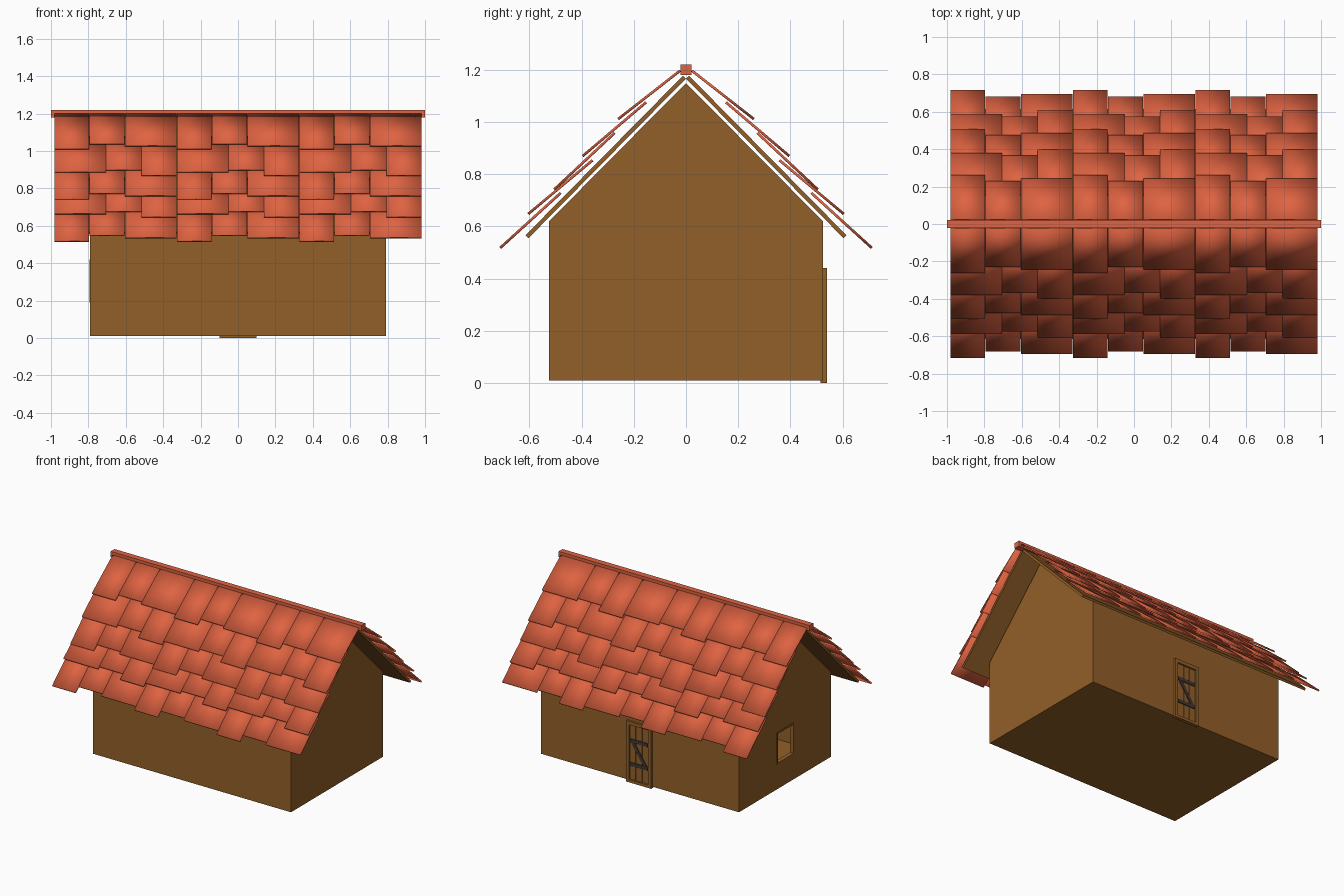
import bpy, bmesh
from mathutils import Vector

if "Cube" in bpy.data.objects:
    bpy.data.objects.remove(bpy.data.objects["Cube"])


def material(name, rgb):
    m = bpy.data.materials.new(name)
    m.diffuse_color = (*rgb, 1)
    m.use_nodes = True
    m.node_tree.nodes["Principled BSDF"].inputs["Base Color"].default_value = m.diffuse_color
    return m


BROWN = material("brown_wood", (0.29, 0.115, 0.022))
RED = material("red_clay", (0.74, 0.125, 0.054))
DARK = material("dark_iron", (0.05, 0.04, 0.035))


def add_prism(bm, profile, x0, x1):
    """Extrude a (y, z) outline from x0 to x1."""
    a = [bm.verts.new((x0, y, z)) for y, z in profile]
    b = [bm.verts.new((x1, y, z)) for y, z in profile]
    bm.faces.new(a)
    bm.faces.new(b[::-1])
    n = len(a)
    for i in range(n):
        j = (i + 1) % n
        bm.faces.new((a[i], b[i], b[j], a[j]))


def make(name, parts, mat, smooth=False):
    bm = bmesh.new()
    for profile, x0, x1 in parts:
        add_prism(bm, profile, x0, x1)
    bmesh.ops.recalc_face_normals(bm, faces=bm.faces)
    for f in bm.faces:
        f.smooth = smooth
    me = bpy.data.meshes.new(name)
    bm.to_mesh(me)
    bm.free()
    me.materials.append(mat)
    ob = bpy.data.objects.new(name, me)
    bpy.context.collection.objects.link(ob)
    return ob


def box(x0, x1, y0, y1, z0, z1):
    return [(y0, z0), (y1, z0), (y1, z1), (y0, z1)], x0, x1


def strip(p, q, t):
    """Outline of a thin board from p to q, thickened towards the outside."""
    p, q = Vector(p), Vector(q)
    d = (q - p).normalized()
    n = Vector((-d.y, d.x)) * t
    return [p, q, q + n, p + n]


def mirror_y(profile):
    return [(-y, z) for y, z in profile]


# Hollow house body with a window opening in the left wall
body = make("house_body", [box(-0.79, 0.79, -0.525, 0.525, 0.01, 0.62)], BROWN)
cutters = [make("room_cutter", [box(-0.765, 0.765, -0.5, 0.5, 0.035, 0.6)], BROWN),
           make("window_cutter", [box(-0.9, -0.7, -0.09, 0.09, 0.2, 0.41)], BROWN)]
bpy.context.view_layer.objects.active = body
for c in cutters:
    mod = body.modifiers.new(c.name, 'BOOLEAN')
    mod.operation = 'DIFFERENCE'
    mod.solver = 'EXACT'
    mod.object = c
    bpy.ops.object.modifier_apply(modifier=mod.name)
    bpy.data.objects.remove(c)

# Gable block
make("gable", [([(-0.525, 0.62), (0.525, 0.62), (0, 1.15)], -0.79, 0.79)], BROWN)

# Window frame
wx = (-0.795, -0.765)
make("window_frame", [box(*wx, -0.1, -0.09, 0.19, 0.42), box(*wx, 0.09, 0.1, 0.19, 0.42),
                      box(*wx, -0.09, 0.09, 0.19, 0.2), box(*wx, -0.09, 0.09, 0.41, 0.42)], BROWN)

# Roof boards and ridge cap
board = strip((0.0, 1.167), (0.604, 0.555), 0.016)
make("roof_board_back", [(board, -0.95, 0.95)], BROWN)
make("roof_board_front", [(mirror_y(board), -0.95, 0.95)], BROWN)
make("ridge_cap", [box(-1, 1, -0.022, 0.022, 1.18, 1.22)], RED)

# Tile rows: top point, lower end of the longest tile
rows = [((0.02, 1.193), (0.257, 1.008)),
        ((0.15, 1.072), (0.393, 0.866)),
        ((0.27, 0.955), (0.502, 0.738)),
        ((0.355, 0.85), (0.602, 0.644)),
        ((0.477, 0.725), (0.709, 0.514))]
# Repeating tiles: start, end, shortening in y
pattern = [(0.0, 0.188, 0.0), (0.188, 0.378, 0.034), (0.378, 0.655, 0.021)]
PERIOD = 0.655
for side, flip in (("back", False), ("front", True)):
    for r, (top, low) in enumerate(rows):
        top, low = Vector(top), Vector(low)
        slope = (low - top) / (low.x - top.x)
        tiles = []
        for k in range(3):
            for a, b, cut in pattern:
                if r % 2:
                    a, b = PERIOD - b, PERIOD - a
                prof = strip(top, low - slope * cut, 0.01)
                if flip:
                    prof = mirror_y(prof)
                x = -0.983 + k * PERIOD
                tiles.append((prof, x + a + 0.001, x + b - 0.001))
        make(f"tile_row_{side}_{r + 1}", tiles, RED, smooth=True)

# Back door: frame, panel, planks
make("door_frame", [box(-0.1, -0.076, 0.515, 0.54, 0, 0.44), box(0.076, 0.1, 0.515, 0.54, 0, 0.44),
                    box(-0.076, 0.076, 0.515, 0.54, 0.415, 0.44),
                    box(-0.076, 0.076, 0.515, 0.54, 0, 0.02)], BROWN)
make("door_panel", [box(-0.076, 0.076, 0.515, 0.527, 0.02, 0.415)], BROWN)
make("door_planks", [box(x - 0.021, x + 0.021, 0.527, 0.531, 0.025, 0.41)
                     for x in (-0.05, 0, 0.05)], BROWN)

# Door braces: two bars and a diagonal
make("door_bars", [box(-0.07, 0.07, 0.53, 0.537, z, z + 0.025) for z in (0.12, 0.29)], DARK)
brace = make("door_diagonal", [box(-0.012, 0.012, -0.003, 0.003, -0.095, 0.095)], DARK)
brace.location = (0, 0.533, 0.217)
brace.rotation_euler.y = 0.6
